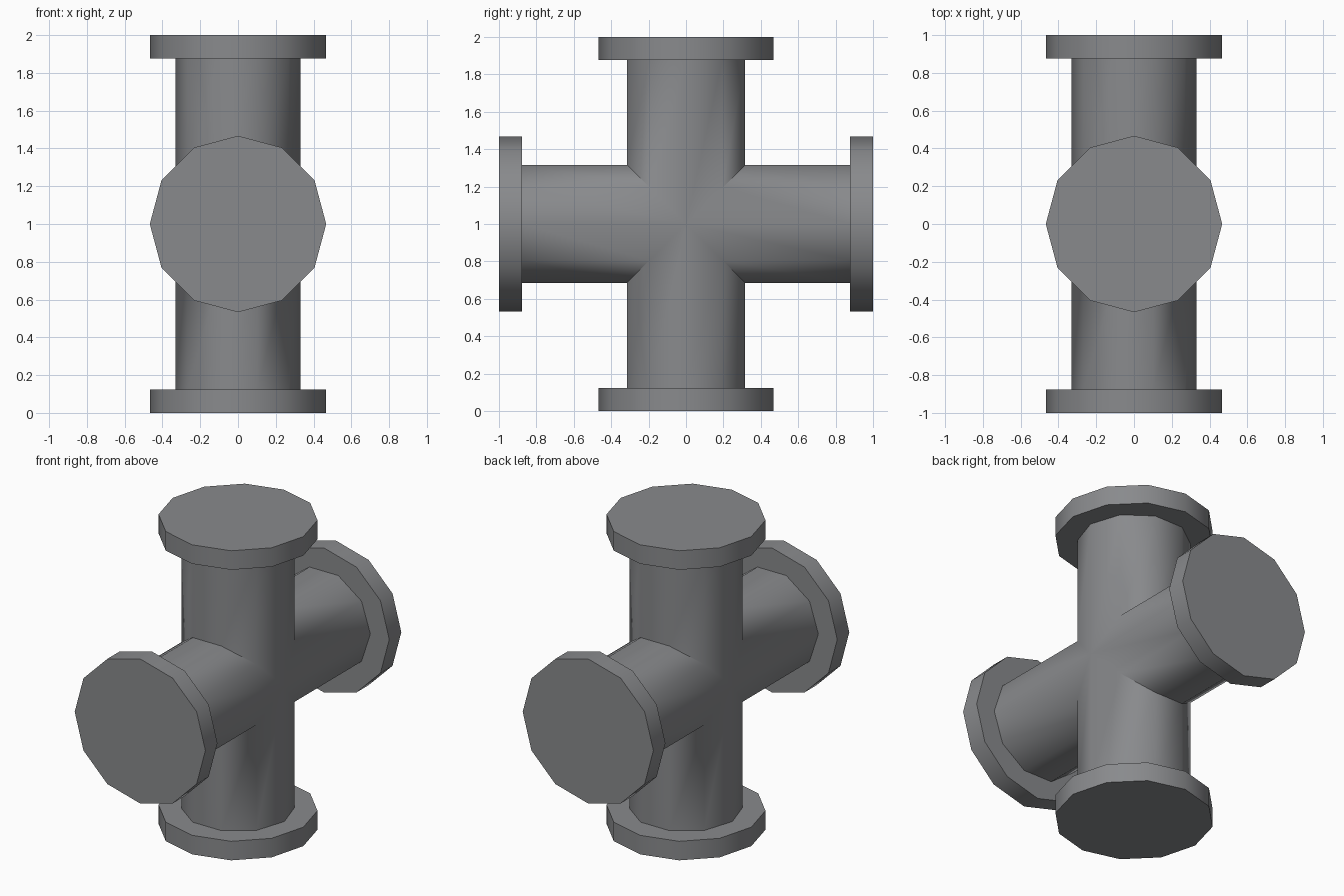
import bpy, bmesh, math
from mathutils import Matrix, Vector

if "Cube" in bpy.data.objects:
    bpy.data.objects.remove(bpy.data.objects["Cube"])

CENTRE = Vector((0, 0, 1))
PIPE_R, FLANGE_R, FLANGE_T = 0.332, 0.467, 0.123

metal = bpy.data.materials.new("grey metal")
metal.diffuse_color = (0.25, 0.255, 0.265, 1)
metal.use_nodes = True
metal.node_tree.nodes["Principled BSDF"].inputs["Base Color"].default_value = metal.diffuse_color


def finish(name, bm):
    bmesh.ops.recalc_face_normals(bm, faces=bm.faces)
    mesh = bpy.data.meshes.new(name)
    bm.to_mesh(mesh)
    bm.free()
    mesh.materials.append(metal)
    obj = bpy.data.objects.new(name, mesh)
    obj.location = CENTRE
    bpy.context.collection.objects.link(obj)
    bpy.ops.object.select_all(action='DESELECT')
    obj.select_set(True)
    bpy.context.view_layer.objects.active = obj
    bpy.ops.object.shade_smooth_by_angle(angle=math.radians(40))


# Four arms: quarter turns about the x axis
arms = {n: Matrix.Rotation(i * math.pi / 2, 4, 'X')
        for i, n in enumerate(("top", "front", "bottom", "back"))}

# Cross pipe: ten-sided arms, mitred where they meet
bm = bmesh.new()
for rot in arms.values():
    inner, outer = [], []
    for k in range(10):
        a = k * math.tau / 10
        x, y = PIPE_R * math.cos(a), PIPE_R * math.sin(a)
        inner.append(bm.verts.new(rot @ Vector((x, y, abs(y)))))
        outer.append(bm.verts.new(rot @ Vector((x, y, 1 - FLANGE_T))))
    for k in range(10):
        j = (k + 1) % 10
        bm.faces.new((inner[k], inner[j], outer[j], outer[k]))
bmesh.ops.remove_doubles(bm, verts=bm.verts, dist=1e-4)
finish("cross_pipe", bm)

# Twelve-sided end flanges, with a corner on each axis
for name, rot in arms.items():
    bm = bmesh.new()
    ring = [bm.verts.new((FLANGE_R * math.cos(k * math.tau / 12),
                          FLANGE_R * math.sin(k * math.tau / 12),
                          1 - FLANGE_T)) for k in range(12)]
    base = bm.faces.new(ring)
    ext = bmesh.ops.extrude_face_region(bm, geom=[base], use_keep_orig=True)
    bmesh.ops.translate(bm, vec=(0, 0, FLANGE_T),
                        verts=[v for v in ext["geom"] if isinstance(v, bmesh.types.BMVert)])
    bmesh.ops.transform(bm, matrix=rot, verts=bm.verts)
    finish(name + "_flange", bm)
